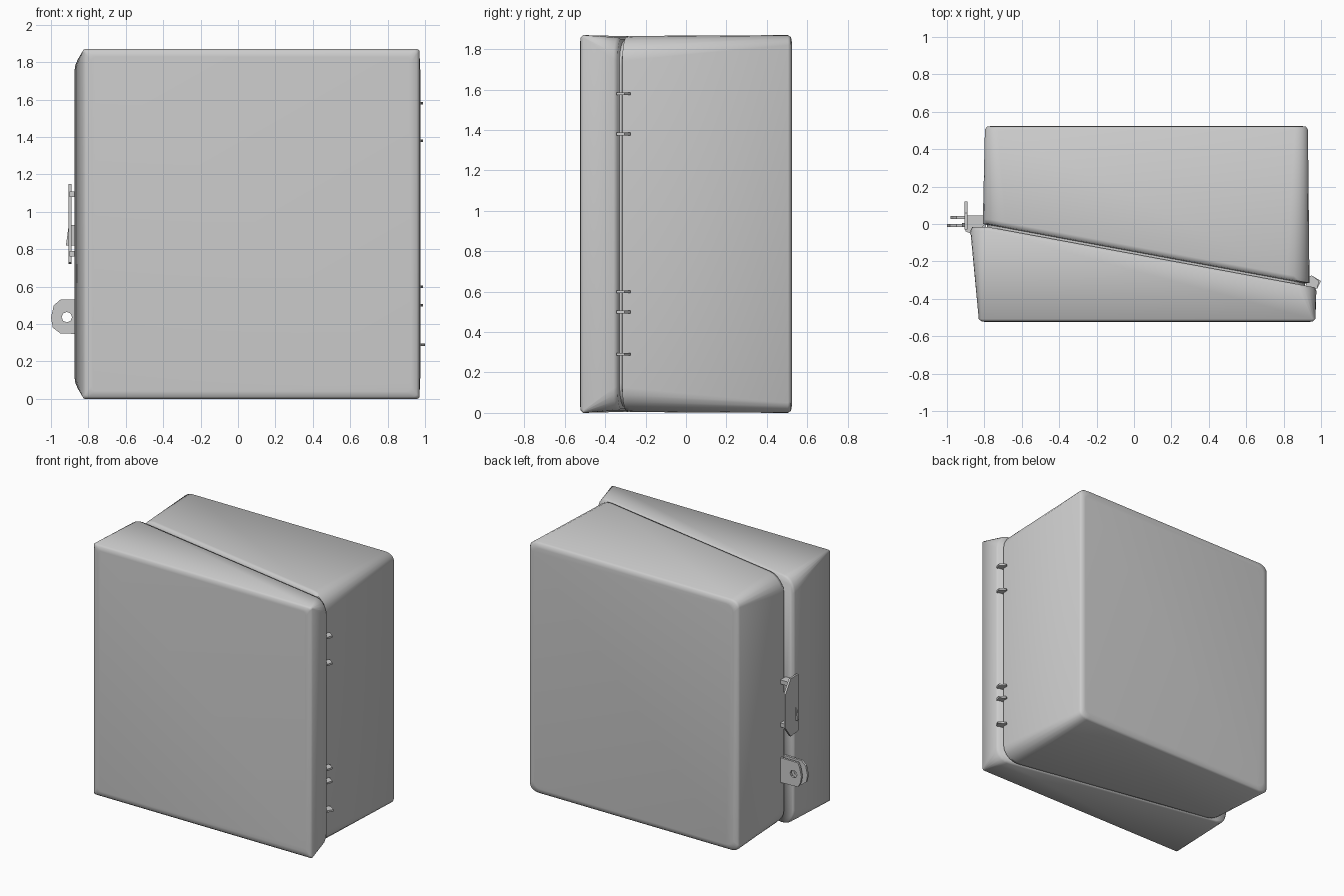
import bpy, bmesh, math

if "Cube" in bpy.data.objects:
    bpy.data.objects.remove(bpy.data.objects["Cube"])


def seam(x):
    """Depth of the slanted joint between lid and body."""
    return min(-0.005, -0.185 * (x + 0.8))


def outline(x0, x1, z0, z1, rx, rz, y, n=5):
    """Rounded rectangle in x/z; y is a number or a function of x."""
    pts = []
    corners = [(x1 - rx, z1 - rz, 0), (x0 + rx, z1 - rz, 90),
               (x0 + rx, z0 + rz, 180), (x1 - rx, z0 + rz, 270)]
    for cx, cz, start in corners:
        for i in range(n + 1):
            a = math.radians(start + 90 * i / n)
            x, z = cx + rx * math.cos(a), cz + rz * math.sin(a)
            pts.append((x, y(x) if callable(y) else y, z))
    return pts


def finish(name, bm, angle):
    bmesh.ops.recalc_face_normals(bm, faces=bm.faces)
    me = bpy.data.meshes.new(name)
    bm.to_mesh(me)
    bm.free()
    ob = bpy.data.objects.new(name, me)
    bpy.context.collection.objects.link(ob)
    bpy.ops.object.select_all(action='DESELECT')
    ob.select_set(True)
    bpy.context.view_layer.objects.active = ob
    if angle:
        bpy.ops.object.shade_smooth_by_angle(angle=math.radians(angle))
    return ob


def loft(name, rings, angle=0):
    """Skin a row of equal-length rings and cap both ends."""
    bm = bmesh.new()
    vs = [[bm.verts.new(p) for p in r] for r in rings]
    n = len(rings[0])
    for a, b in zip(vs, vs[1:]):
        for i in range(n):
            bm.faces.new((a[i], a[(i + 1) % n], b[(i + 1) % n], b[i]))
    bm.faces.new(vs[0])
    bm.faces.new(vs[-1])
    return finish(name, bm, angle)


def prism(name, pts, axis, lo, hi):
    """Extrude a flat polygon along x, y or z."""
    def put(p, t):
        return {'x': (t, *p), 'y': (p[0], t, p[1]), 'z': (*p, t)}[axis]
    return loft(name, [[put(p, t) for p in pts] for t in (lo, hi)])


# Lid: nearly flat front, sides widening toward the slanted joint
loft("lid", [
    outline(-0.785, 0.925, 0.04, 1.83, 0.03, 0.03, -0.525),
    outline(-0.815, 0.955, 0.012, 1.858, 0.02, 0.015, -0.521),
    outline(-0.83, 0.97, 0.0, 1.87, 0.015, 0.012, -0.508),
    outline(-0.875, 0.975, 0.012, 1.858, 0.09, 0.11, lambda x: seam(x) - 0.03),
    outline(-0.865, 0.968, 0.02, 1.85, 0.09, 0.11, lambda x: seam(x) - 0.012),
], 70)

# Body: narrow neck at the joint, rounded front corners, flat back
loft("body", [
    outline(-0.785, 0.915, 0.03, 1.84, 0.12, 0.12, lambda x: seam(x) - 0.03),
    outline(-0.785, 0.915, 0.03, 1.84, 0.12, 0.12, seam),
    outline(-0.808, 0.938, 0.008, 1.862, 0.12, 0.12, lambda x: seam(x) + 0.006),
    outline(-0.808, 0.938, 0.004, 1.866, 0.12, 0.12, lambda x: seam(x) + 0.03),
    outline(-0.797, 0.93, 0.0, 1.87, 0.07, 0.05, 0.505),
    outline(-0.787, 0.92, 0.01, 1.86, 0.07, 0.05, 0.52),
    outline(-0.755, 0.89, 0.04, 1.83, 0.06, 0.05, 0.525),
], 70)


# Padlock tabs: one on the lid, one on the body, each with a hole
def padlock_tab(name, y, tip):
    outer = [(-0.79, 0.435), (-0.79, 0.345), (-0.95, 0.35), (tip + 0.01, 0.38),
             (tip, 0.435), (tip + 0.015, 0.5), (-0.95, 0.53), (-0.79, 0.53)]
    hole = [(-0.915 + 0.028 * math.cos(math.pi / 4 * i),
             0.437 - 0.028 * math.sin(math.pi / 4 * i)) for i in range(8)]
    bm = bmesh.new()
    h = 0.008
    loops = [[bm.verts.new((x, y + d, z)) for x, z in p]
             for p, d in ((outer, -h), (outer, h), (hole, h), (hole, -h))]
    for a, b in zip(loops, loops[1:] + loops[:1]):
        for i in range(8):
            j = (i + 1) % 8
            bm.faces.new((a[i], a[j], b[j], b[i]))
    finish(name, bm, 0)


padlock_tab("lid_padlock_tab", -0.008, -1.0)
padlock_tab("body_padlock_tab", 0.035, -0.98)

# Latch: thin handle plate, held to lid and body by small brackets
prism("latch_handle", [(-0.03, 0.73), (0.06, 0.72), (0.12, 0.8), (0.12, 1.06),
                       (0.06, 1.15), (-0.03, 1.15)], 'x', -0.905, -0.89)
for i, z in enumerate((0.76, 1.08)):
    prism(f"latch_bracket_{i}", [(-0.9, -0.04), (-0.85, -0.06), (-0.8, -0.005),
                                 (-0.8, 0.045), (-0.9, 0.045)], 'z', z, z + 0.03)
prism("latch_lip", [(-0.92, 0.82), (-0.875, 0.82), (-0.875, 0.93), (-0.905, 0.93)],
      'y', -0.015, 0.005)

# Hinge lugs along the right joint
for i, z in enumerate((0.29, 0.5, 0.6, 1.38, 1.58)):
    prism(f"hinge_lug_{i}", [(0.92, -0.345), (0.98, -0.345), (1.0 if i == 0 else 0.99, -0.305),
                             (0.95, -0.275), (0.92, -0.29)], 'z', z - 0.007, z + 0.007)
